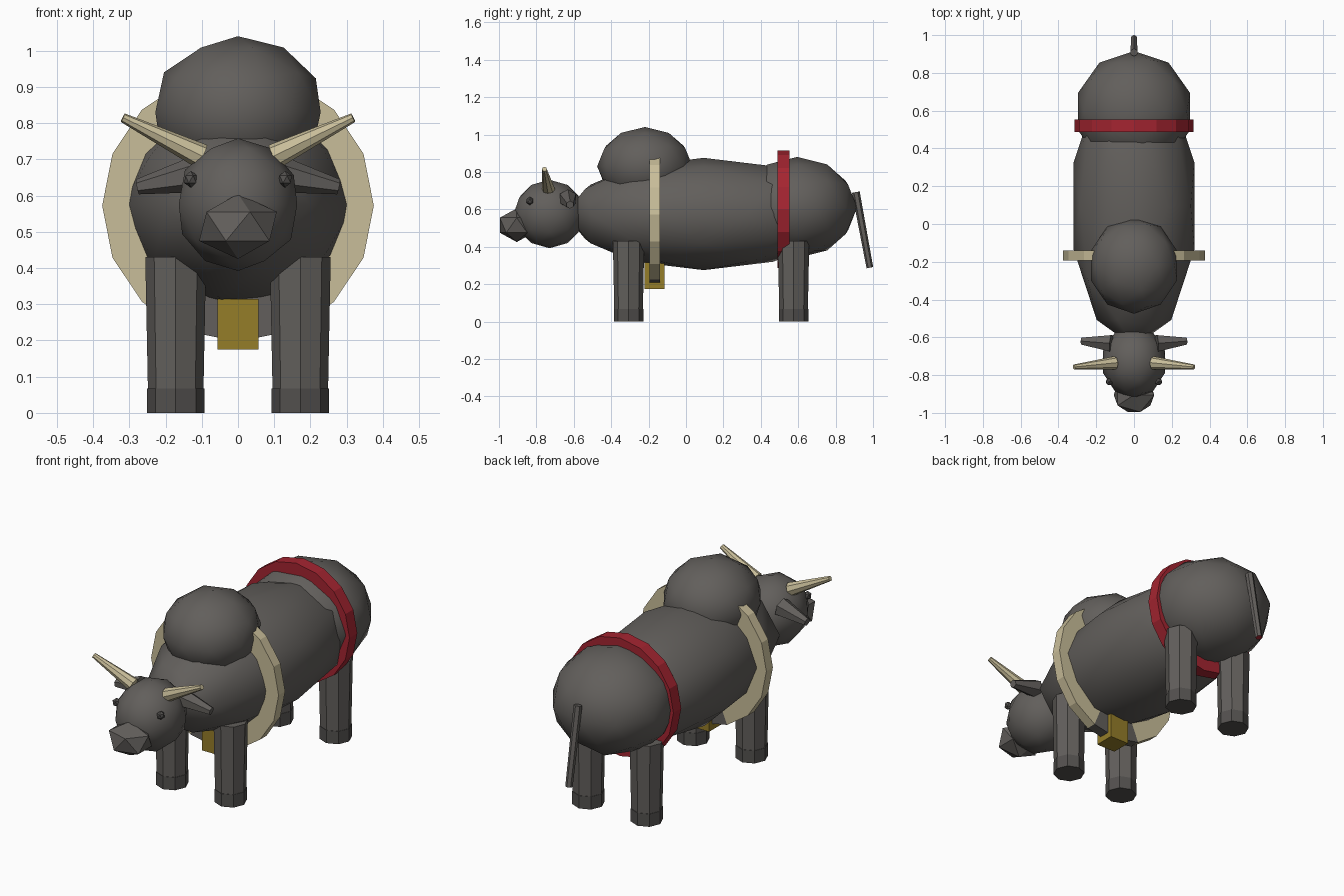
import bpy
import math
from mathutils import Vector

if "Cube" in bpy.data.objects:
    bpy.data.objects.remove(bpy.data.objects["Cube"])


def material(name, rgb):
    m = bpy.data.materials.new(name)
    m.diffuse_color = (*rgb, 1)
    m.use_nodes = True
    m.node_tree.nodes["Principled BSDF"].inputs["Base Color"].default_value = m.diffuse_color
    return m


HIDE = material("dark grey hide", (0.122, 0.114, 0.106))
DARK = material("darker grey", (0.085, 0.080, 0.076))
CREAM = material("cream horn", (0.58, 0.51, 0.32))
RED = material("red cloth", (0.37, 0.018, 0.030))
GOLD = material("old gold", (0.30, 0.205, 0.022))


def finish(name, mat):
    ob = bpy.context.object
    ob.name = name
    ob.data.materials.append(mat)
    return ob


def blob(name, center, radii, mat=HIDE, sub=2):
    """Low-poly ball stretched to three radii."""
    bpy.ops.mesh.primitive_ico_sphere_add(subdivisions=sub, radius=1, location=center)
    ob = finish(name, mat)
    ob.scale = radii
    bpy.ops.object.transform_apply(location=False, rotation=False, scale=True)
    if sub > 1:
        bpy.ops.object.shade_smooth_by_angle(angle=math.radians(40))
    return ob


def rod(name, p0, p1, r0, r1, sides, mat=HIDE):
    """Tapered prism from p0 to p1."""
    p0, p1 = Vector(p0), Vector(p1)
    d = p1 - p0
    bpy.ops.mesh.primitive_cone_add(
        vertices=sides, radius1=r0, radius2=r1, depth=d.length,
        location=(p0 + p1) / 2, rotation=d.to_track_quat('Z', 'Y').to_euler())
    return finish(name, mat)


def band(name, y, z, outer, inner, width, mat, sides=16):
    """Flat-faced hoop around the y axis."""
    verts, faces = [], []
    section = [(outer, -1), (outer, 1), (inner, 1), (inner, -1)]
    for i in range(sides):
        a = 2 * math.pi * i / sides
        for r, s in section:
            verts.append((r * math.cos(a), s * width / 2, r * math.sin(a)))
        for k in range(4):
            n, k2 = (i + 1) % sides, (k + 1) % 4
            faces.append((i * 4 + k, i * 4 + k2, n * 4 + k2, n * 4 + k))
    me = bpy.data.meshes.new(name)
    me.from_pydata(verts, [], faces)
    me.materials.append(mat)
    ob = bpy.data.objects.new(name, me)
    ob.location = (0, y, z)
    bpy.context.collection.objects.link(ob)
    # outward normals
    import bmesh
    bm = bmesh.new()
    bm.from_mesh(me)
    bmesh.ops.recalc_face_normals(bm, faces=bm.faces)
    bm.to_mesh(me)
    bm.free()
    return ob


# Body masses
blob("body", (0, 0.095, 0.575), (0.336, 0.745, 0.30))
blob("rump", (0, 0.595, 0.61), (0.312, 0.32, 0.27))
blob("hump", (0, -0.22, 0.83), (0.24, 0.255, 0.21))
blob("head", (0, -0.73, 0.575), (0.172, 0.192, 0.183))
blob("muzzle", (0, -0.905, 0.515), (0.12, 0.106, 0.09), sub=1)

# Paired parts
for s, side in ((-1, "left"), (1, "right")):
    blob(side + "_eye", (s * 0.13, -0.835, 0.645), (0.021, 0.021, 0.023), DARK, sub=1)
    rod(side + "_horn", (s * 0.10, -0.735, 0.708), (s * 0.318, -0.757, 0.815),
        0.035, 0.013, 8, CREAM)
    rod(side + "_ear", (s * 0.12, -0.632, 0.658), (s * 0.278, -0.62, 0.624),
        0.05, 0.021, 6)
    for y, end in ((-0.307, "front"), (0.575, "back")):
        x = s * 0.172
        rod(f"{end}_{side}_leg", (x, y, 0.03), (x, y, 0.43), 0.076, 0.084, 8)
        rod(f"{end}_{side}_hoof", (x, y, 0), (x, y, 0.068), 0.079, 0.079, 8, DARK)

# Tail with red end
tail = rod("tail", (0, 0.983, 0.288), (0, 0.908, 0.692), 0.018, 0.021, 6)
tail.data.materials.append(RED)
min(tail.data.polygons, key=lambda p: p.center.z).material_index = 1

# Collar with a grey lowest section, and the rump band
collar = band("collar", -0.167, 0.572, 0.375, 0.25, 0.055, CREAM)
collar.data.materials.append(HIDE)
for p in collar.data.polygons:
    if p.center.z < 0 and abs(p.center.x) < 0.1:
        p.material_index = 1
band("rump_band", 0.521, 0.60, 0.314, 0.25, 0.066, RED)

# Bell block under the collar
bpy.ops.mesh.primitive_cube_add(size=1, location=(0, -0.168, 0.245))
bell = finish("bell", GOLD)
bell.scale = (0.112, 0.108, 0.14)
